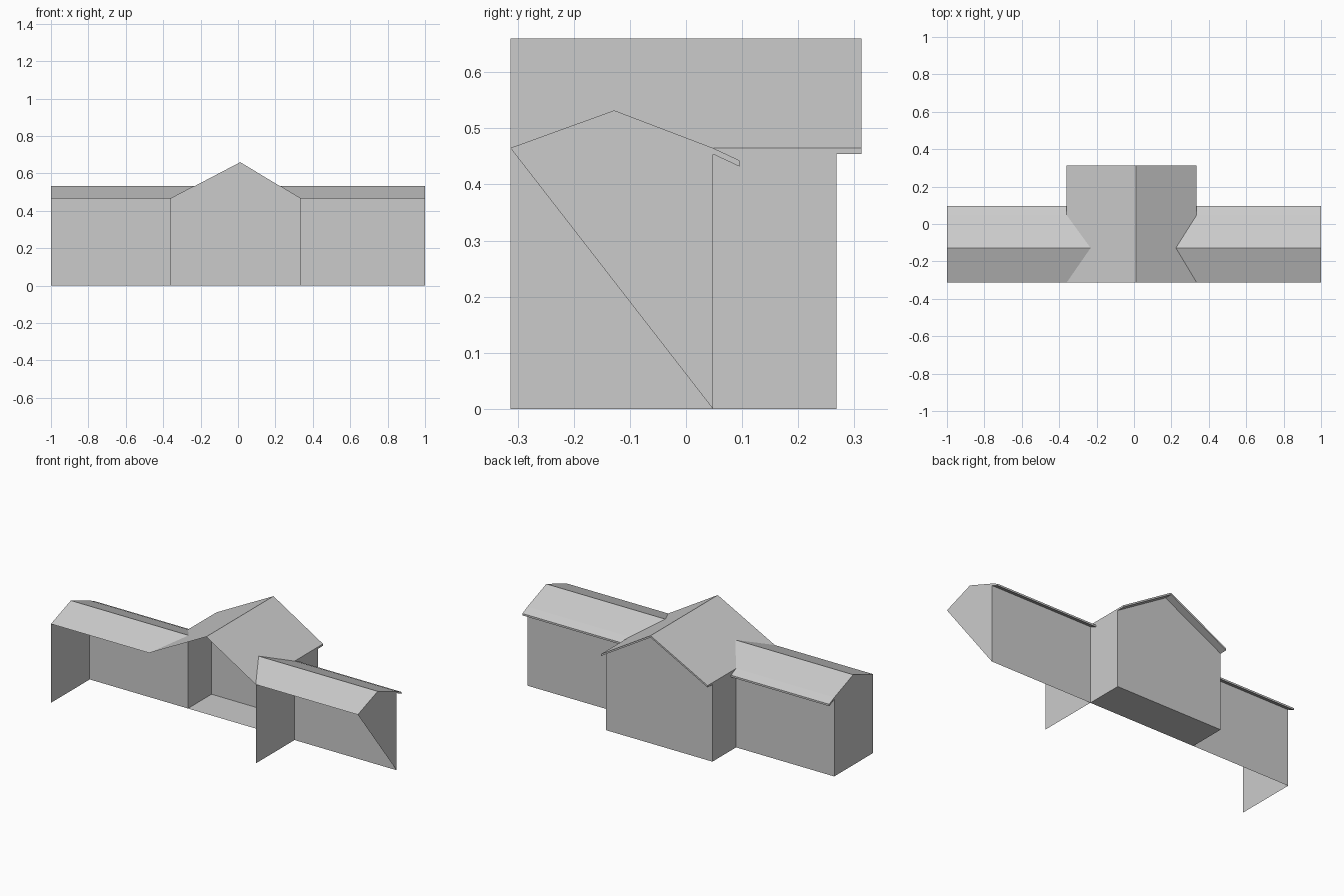
import bpy
import bmesh
from mathutils import Vector

cube = bpy.data.objects.get("Cube")
if cube:
    bpy.data.objects.remove(cube, do_unlink=True)

grey = bpy.data.materials.new("plain grey")
grey.use_nodes = True
grey.diffuse_color = (0.6, 0.6, 0.6, 1)
grey.node_tree.nodes["Principled BSDF"].inputs["Base Color"].default_value = (0.6, 0.6, 0.6, 1)

# Shared dimensions
FRONT, WING_BACK, WING_TIP = -0.313, 0.048, 0.095
HALL_BACK, HALL_TIP = 0.268, 0.313
RIDGE_X, RIDGE_Z = 0.012, 0.66
WING_RIDGE_Y, WING_RIDGE_Z = -0.128, 0.532
EAVE, THICK = 0.465, 0.011
WALL_TOP = EAVE - THICK
TIP_DROP = 0.022
SIDES = {"left": (0.335, 1), "right": (-0.36, -1)}


def finish(name, bm):
    mesh = bpy.data.meshes.new(name)
    bm.to_mesh(mesh)
    bm.free()
    mesh.materials.append(grey)
    bpy.context.collection.objects.link(bpy.data.objects.new(name, mesh))


def sheet(name, points, outward):
    """Single flat face turned towards the outward direction."""
    bm = bmesh.new()
    face = bm.faces.new([bm.verts.new(p) for p in points])
    face.normal_update()
    if face.normal.dot(Vector(outward)) < 0:
        face.normal_flip()
    finish(name, bm)


def slab(name, points, offset):
    """Closed slab made by sweeping one face along an offset."""
    bm = bmesh.new()
    face = bm.faces.new([bm.verts.new(p) for p in points])
    swept = bmesh.ops.extrude_face_region(bm, geom=[face], use_keep_orig=True)
    moved = [v for v in swept["geom"] if isinstance(v, bmesh.types.BMVert)]
    bmesh.ops.translate(bm, verts=moved, vec=offset)
    bmesh.ops.recalc_face_normals(bm, faces=bm.faces)
    finish(name, bm)


for side, (wall_x, end_x) in SIDES.items():
    # Point where the wing ridge runs into the hall roof
    t = (RIDGE_Z - WING_RIDGE_Z) / (RIDGE_Z - EAVE)
    valley_x = RIDGE_X + (wall_x - RIDGE_X) * t
    out = (end_x, 0, 0)

    # Wing roof slopes meeting the hall roof in valleys
    for label, y in (("front", FRONT), ("back", WING_BACK)):
        sheet(f"{side}_wing_roof_{label}",
              [(end_x, y, EAVE), (wall_x, y, EAVE),
               (valley_x, WING_RIDGE_Y, WING_RIDGE_Z),
               (end_x, WING_RIDGE_Y, WING_RIDGE_Z)], (0, 0, 1))

    # Wing eaves overhang
    slab(f"{side}_wing_eaves",
         [(end_x, WING_BACK, EAVE), (wall_x, WING_BACK, EAVE),
          (wall_x, WING_TIP, EAVE - TIP_DROP), (end_x, WING_TIP, EAVE - TIP_DROP)],
         (0, 0, -THICK))

    # Wing back wall
    sheet(f"{side}_wing_back_wall",
          [(end_x, WING_BACK, 0), (wall_x, WING_BACK, 0),
           (wall_x, WING_BACK, WALL_TOP), (end_x, WING_BACK, WALL_TOP)], (0, 1, 0))

    # Wing end wall, cut diagonally on the left
    gable = [(end_x, WING_BACK, 0), (end_x, WING_BACK, EAVE),
             (end_x, WING_RIDGE_Y, WING_RIDGE_Z), (end_x, FRONT, EAVE)]
    if side == "right":
        gable.append((end_x, FRONT, 0))
    sheet(f"{side}_wing_end_wall", gable, out)

    # Hall side wall, reaching the front on the left only
    start = FRONT if side == "left" else WING_BACK
    sheet(f"{side}_hall_side_wall",
          [(wall_x, start, 0), (wall_x, HALL_BACK, 0),
           (wall_x, HALL_BACK, EAVE), (wall_x, start, EAVE)], out)

    # Hall roof slope
    sheet(f"{side}_hall_roof",
          [(RIDGE_X, FRONT, RIDGE_Z), (RIDGE_X, HALL_BACK, RIDGE_Z),
           (wall_x, HALL_BACK, EAVE), (wall_x, WING_BACK, EAVE),
           (valley_x, WING_RIDGE_Y, WING_RIDGE_Z), (wall_x, FRONT, EAVE)], (0, 0, 1))

    # Hall roof overhang at the back
    slab(f"{side}_hall_overhang",
         [(RIDGE_X, HALL_BACK, RIDGE_Z), (RIDGE_X, HALL_TIP, RIDGE_Z),
          (wall_x, HALL_TIP, EAVE), (wall_x, HALL_BACK, EAVE)], (0, 0, -THICK))

# Hall back wall with gable
left_x, right_x = SIDES["left"][0], SIDES["right"][0]
sheet("hall_back_wall",
      [(left_x, HALL_BACK, 0), (left_x, HALL_BACK, WALL_TOP),
       (RIDGE_X, HALL_BACK, RIDGE_Z - THICK),
       (right_x, HALL_BACK, WALL_TOP), (right_x, HALL_BACK, 0)], (0, 1, 0))

# Hall floor
sheet("hall_floor",
      [(left_x, WING_BACK, 0), (left_x, HALL_BACK, 0),
       (right_x, HALL_BACK, 0), (right_x, WING_BACK, 0)], (0, 0, -1))
